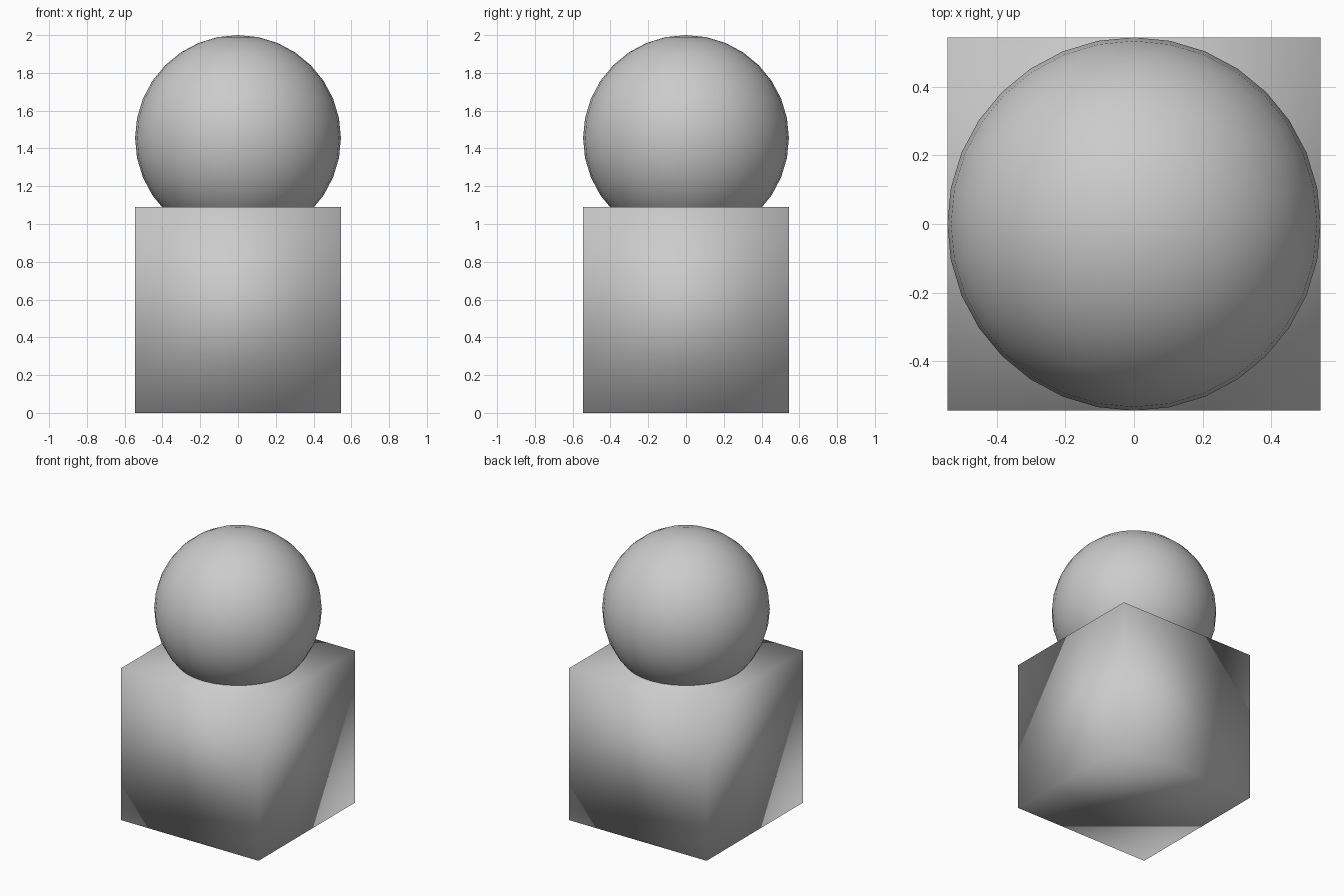
import bpy

if "Cube" in bpy.data.objects:
    bpy.data.objects.remove(bpy.data.objects["Cube"])

R = 0.545  # half width of the block and radius of the ball


def finish(name):
    obj = bpy.context.object
    obj.name = name
    bpy.ops.object.shade_smooth()
    return obj


# Block standing on the ground, smooth shaded across its corners
bpy.ops.mesh.primitive_cube_add(size=2 * R, location=(0, 0, R))
finish("block")

# Ball sunk partly into the top of the block
bpy.ops.mesh.primitive_uv_sphere_add(segments=32, ring_count=16, radius=R,
                                     location=(0, 0, 2 - R))
finish("ball")
